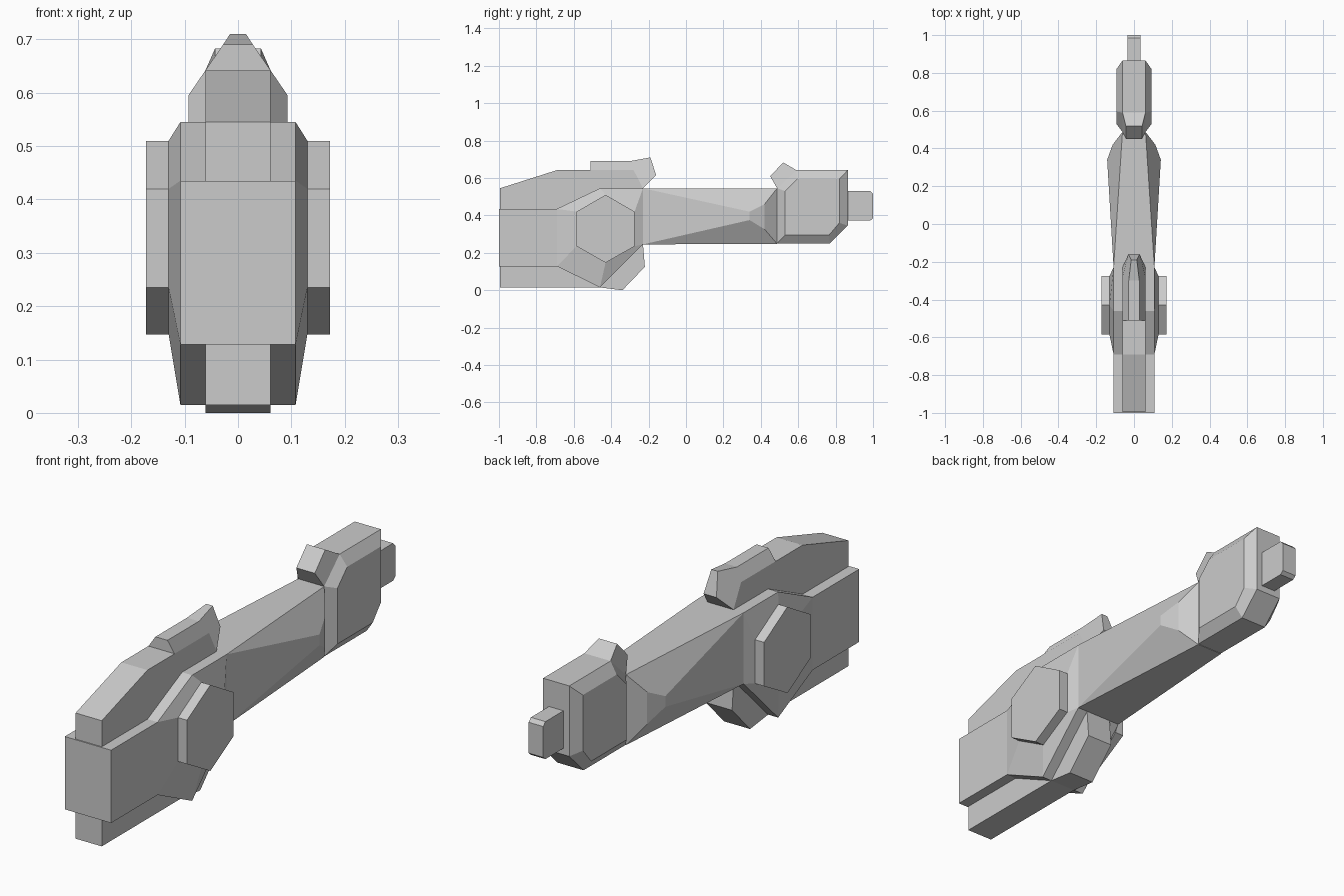
import bpy, bmesh


def loft(name, rings):
    """Mirrored solid: each ring is a side outline of (y, z, half_width),
    listed from the inside outwards; outer rings are bridged to the next."""
    bm = bmesh.new()
    full = [[(-w, y, z) for y, z, w in r] for r in reversed(rings)]
    full += [[(w, y, z) for y, z, w in r] for r in rings]
    vs = [[bm.verts.new(p) for p in r] for r in full]
    n = len(vs[0])
    for a, b in zip(vs, vs[1:]):
        for i in range(n):
            j = (i + 1) % n
            bm.faces.new((a[i], a[j], b[j], b[i]))
    bm.faces.new(vs[0])
    bm.faces.new(vs[-1])
    bmesh.ops.recalc_face_normals(bm, faces=bm.faces)
    me = bpy.data.meshes.new(name)
    bm.to_mesh(me)
    bm.free()
    ob = bpy.data.objects.new(name, me)
    bpy.context.collection.objects.link(ob)
    return ob


def flat(points, w):
    return [(y, z, w) for y, z in points]


# Thin centre plate running through the head, with the lower lug
loft("centre_plate", [flat([(-.995, .015), (-.995, .545), (-.69, .642), (-.28, .642),
                            (-.23, .545), (-.23, .245), (-.22, .125), (-.34, .0),
                            (-.46, .015)], .061)])

# Wide front block
loft("front_block", [flat([(-1, .128), (-1, .435), (-.69, .435), (-.69, .128)], .108)])

# Hub body swelling out to raised hexagonal discs
hub = [(-.69, .435), (-.46, .545), (-.23, .545), (-.23, .245), (-.46, .015), (-.69, .128)]
disc = [(-.585, .42), (-.43, .51), (-.275, .42), (-.275, .235), (-.43, .147), (-.585, .235)]
loft("hex_hub", [flat(hub, .108), flat(disc, .13), flat(disc, .172)])

# Handle arm with a bulge near the rear
loft("handle", [[(-.23, .545, .108), (.487, .545, .061), (.487, .248, .061), (-.23, .245, .108)],
                [(.34, .42, .142), (.42, .46, .113), (.42, .326, .113), (.34, .375, .142)]])

# Rear block with chamfered sides
rear = [(.487, .545), (.59, .642), (.865, .642), (.865, .345), (.77, .25), (.487, .25)]
rear_in = [(.53, .53), (.595, .595), (.82, .595), (.82, .36), (.765, .295), (.53, .295)]
loft("rear_block", [flat(rear, .061), flat(rear_in, .093)])

# Tapered stop on the rear block
loft("rear_stop", [[(.487, .545, .061), (.45, .61, .043), (.52, .683, .043), (.59, .642, .061)]])

# Top ridge ending in an upturned tip
loft("top_ridge", [[(-.51, .642, .061), (-.51, .69, .028), (-.3, .69, .028), (-.19, .71, .015),
                    (-.16, .615, .03), (-.23, .545, .061), (-.28, .642, .061)]])

# End knob, slightly chamfered
loft("end_knob", [flat([(.86, .372), (.86, .53), (.985, .53), (1, .515),
                        (1, .385), (.985, .372)], .034)])
